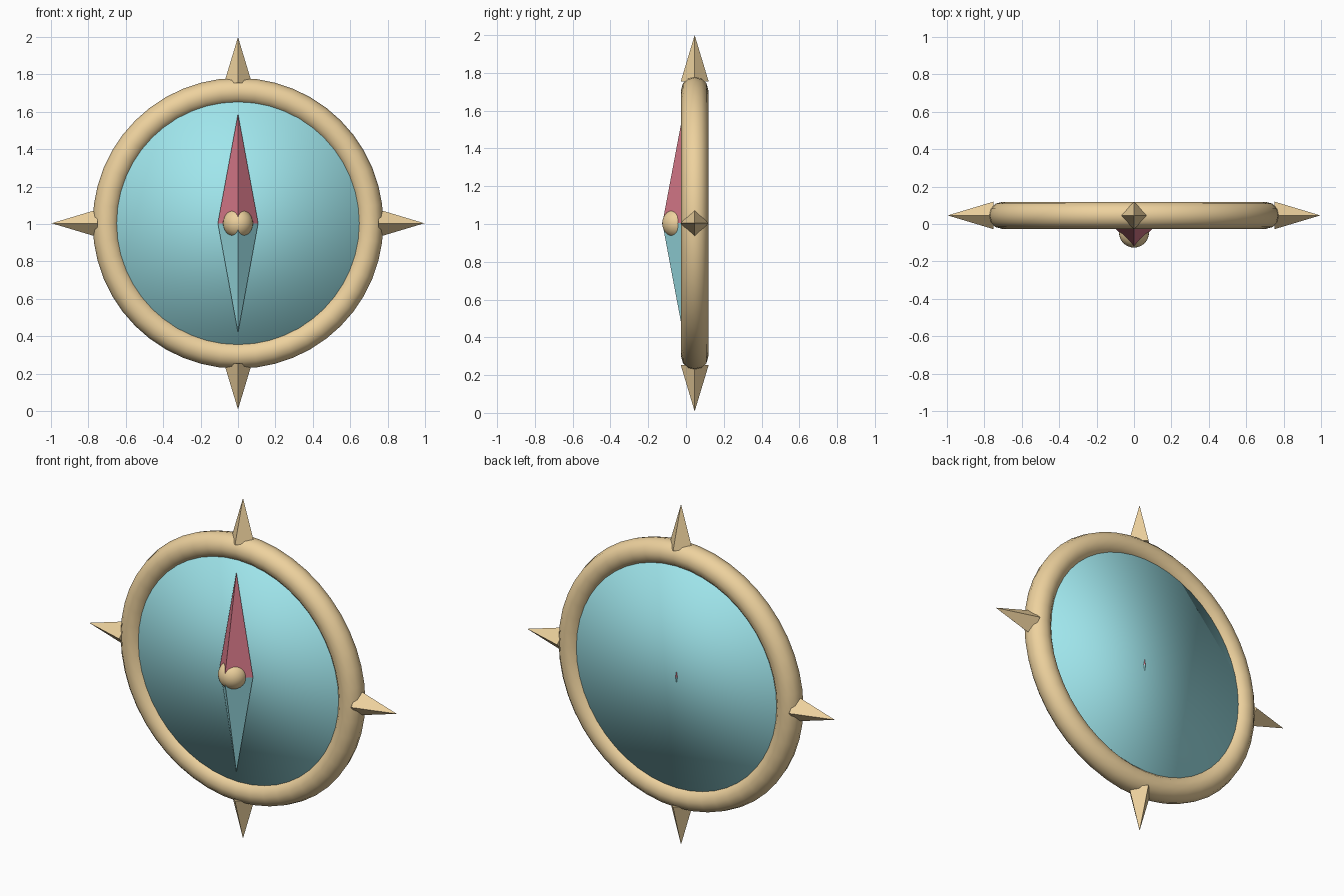
import bpy
from math import pi, radians
from mathutils import Vector, Matrix

if "Cube" in bpy.data.objects:
    bpy.data.objects.remove(bpy.data.objects["Cube"])

CZ = 1.004                       # height of the dial centre
MID = Vector((0, 0.046, CZ))     # middle of ring and disc


def material(name, rgb):
    m = bpy.data.materials.new(name)
    m.diffuse_color = (*rgb, 1)
    m.use_nodes = True
    m.node_tree.nodes["Principled BSDF"].inputs["Base Color"].default_value = m.diffuse_color
    return m


brass = material("brass", (0.85, 0.64, 0.34))
cyan = material("cyan", (0.35, 0.79, 0.84))
red = material("red", (0.68, 0.19, 0.25))


def finish(name, mat, smooth=False):
    ob = bpy.context.object
    ob.name = name
    ob.data.materials.append(mat)
    if smooth:
        bpy.ops.object.shade_smooth()
    return ob


def pyramid(name, mat, base, half_x, half_y, length, angle):
    """Diamond-based four-sided spike pointing up, turned about the y axis."""
    bpy.ops.mesh.primitive_cone_add(vertices=4, radius1=1, radius2=0, depth=1)
    ob = finish(name, mat)
    ob.data.transform(Matrix.Translation(base)
                      @ Matrix.Rotation(angle, 4, 'Y')
                      @ Matrix.Diagonal((half_x, half_y, length, 1))
                      @ Matrix.Translation((0, 0, 0.5)))
    return ob


# Round rim
bpy.ops.mesh.primitive_torus_add(location=MID, rotation=(radians(90), 0, 0),
                                 major_segments=48, minor_segments=12,
                                 major_radius=0.705, minor_radius=0.072)
finish("rim", brass, True)

# Dial disc, softly shaded across its faces
bpy.ops.mesh.primitive_cylinder_add(vertices=48, radius=0.69, depth=0.084,
                                    location=MID, rotation=(radians(90), 0, 0))
finish("dial", cyan, True)

# Four points around the rim
for i, side in enumerate(("top", "right", "bottom", "left")):
    a = i * pi / 2
    out = Matrix.Rotation(a, 3, 'Y') @ Vector((0, 0, 0.75))
    pyramid("point_" + side, brass, MID + out, 0.074, 0.074, 0.246, a)

# Two-coloured needle
pivot = Vector((0, -0.015, CZ))
pyramid("needle_north", red, pivot, 0.108, 0.11, 0.586, 0)
pyramid("needle_south", cyan, pivot, 0.108, 0.11, 0.586, pi)

# Hub ball bulging through the needle
bpy.ops.mesh.primitive_uv_sphere_add(segments=32, ring_count=16, radius=0.08,
                                     location=(0, -0.046, CZ))
finish("hub", brass, True)
